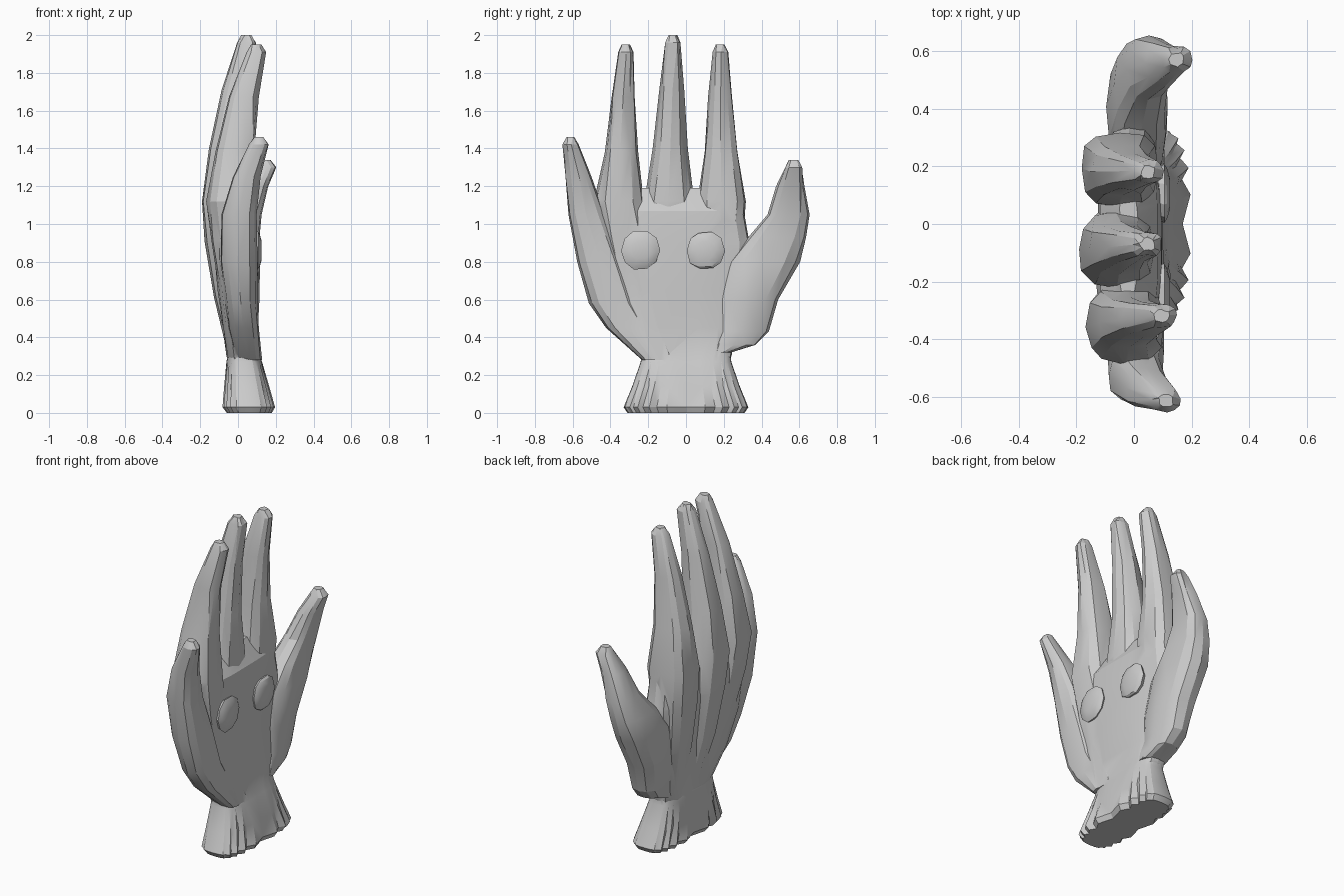
import bpy
import bmesh
import math
import random

random.seed(4)
if "Cube" in bpy.data.objects:
    bpy.data.objects.remove(bpy.data.objects["Cube"])

grey = bpy.data.materials.new("glove grey")
grey.use_nodes = True
grey.diffuse_color = (0.6, 0.6, 0.6, 1)
grey.node_tree.nodes["Principled BSDF"].inputs["Base Color"].default_value = grey.diffuse_color

WRIST = 0.28


def mix(start, end, amount):
    return start + (end - start) * amount


def power(value, exponent):
    return math.copysign(abs(value) ** exponent, value)


def loft(name, rings, sides=12, roundness=0.75, pleat=0.0, jitter=0.005):
    """Skin rounded rings, each given as height, centre y, half width, centre x, half depth."""
    bm = bmesh.new()
    loops = []
    for z, centre_y, width, centre_x, depth in rings:
        loop = []
        for i in range(sides):
            angle = math.tau * i / sides
            across = power(math.cos(angle), roundness)
            out = power(math.sin(angle), roundness)
            # Pleats sink every second column and fade out above the wrist
            fold = pleat * (i % 2) * abs(out) * max(0, WRIST - z)
            x = centre_x + depth * out * (1 - fold) + random.uniform(-jitter, jitter)
            y = centre_y + width * across + random.uniform(-jitter, jitter)
            loop.append(bm.verts.new((x, y, z)))
        loops.append(loop)
    for low, high in zip(loops, loops[1:]):
        for i in range(sides):
            j = (i + 1) % sides
            bm.faces.new((low[i], low[j], high[j], high[i]))
    bm.faces.new(loops[0])
    bm.faces.new(loops[-1])
    bmesh.ops.recalc_face_normals(bm, faces=bm.faces)
    bmesh.ops.triangulate(bm, faces=bm.faces)
    mesh = bpy.data.meshes.new(name)
    bm.to_mesh(mesh)
    bm.free()
    mesh.materials.append(grey)
    obj = bpy.data.objects.new(name, mesh)
    bpy.context.collection.objects.link(obj)
    return obj


def finger(name, outline, knuckle, knuckle_x, thickness, curl):
    """Bend an outline of (height, y, half width) forwards above and below its knuckle."""
    tip = outline[-1][0]
    rings = []
    for z, y, width in outline:
        above = z > knuckle
        bend = curl if above else 0.12
        x = knuckle_x + bend * (z - knuckle) ** 2
        end = tip if above else WRIST
        reach = (z - knuckle) / (end - knuckle)
        depth = mix(thickness, 0.05 if above else 0.07, reach)
        rings.append((z, y, width, x, depth))
    # Blunt the tip
    z, y, width, x, depth = rings[-1]
    rings.append((z + 0.04, y, width / 2, x, depth / 2))
    return loft(name, rings)


def long_finger(name, wrist_y, knuckle_y, tip_y, tip, forward, curl):
    """Run a tapering finger down the back of the hand to the wrist."""
    knuckle = 1.12
    outline = []
    for part, width in ((0, 0.08), (0.4, 0.11), (0.75, 0.125), (1, 0.13)):
        y = mix(wrist_y, knuckle_y, part ** 0.65)
        outline.append((mix(WRIST, knuckle, part), y, width))
    for part, width in ((0.33, 0.09), (0.7, 0.062), (1, 0.04)):
        outline.append((mix(knuckle, tip - 0.04, part), mix(knuckle_y, tip_y, part), width))
    return finger(name, outline, knuckle, forward - 0.06, 0.135, curl)


# Palm, narrowing to a web between the fingers
palm_outline = ((0.22, 0, 0.21, 0.07), (0.3, 0, 0.24, 0.085), (0.45, -0.04, 0.31, 0.09),
                (0.65, -0.06, 0.38, 0.1), (0.9, -0.07, 0.41, 0.11),
                (1.07, -0.06, 0.37, 0.1), (1.19, -0.075, 0.2, 0.03))
glove = loft("glove", [
    (z, y, width, 0.07 * (z - 1.1) ** 2 - 0.02, depth)
    for z, y, width, depth in palm_outline], 18, 0.6)

# Fingers and thumb
parts = [
    long_finger("ring_finger", -0.135, -0.355, -0.32, 1.95, 0.03, 0.2),
    long_finger("middle_finger", -0.015, -0.09, -0.07, 2, 0, 0.15),
    long_finger("index_finger", 0.12, 0.19, 0.18, 1.95, 0.01, 0.16),
    finger("little_finger", (
        (WRIST, -0.18, 0.05), (0.45, -0.3, 0.12), (0.58, -0.38, 0.13),
        (0.8, -0.45, 0.125), (1.05, -0.525, 0.095), (1.25, -0.57, 0.07),
        (1.42, -0.61, 0.04)), 0.95, 0, 0.105, 0.5),
    finger("thumb", (
        (0.32, 0.19, 0.05), (0.36, 0.25, 0.12), (0.43, 0.29, 0.15),
        (0.6, 0.32, 0.17), (0.8, 0.41, 0.19), (0.93, 0.485, 0.155),
        (1.05, 0.54, 0.11), (1.2, 0.555, 0.075), (1.3, 0.57, 0.045)),
        0.75, 0.01, 0.11, 0.46),
]

# Flared, pleated cuff
cuff_outline = ((0, 0.31, 0.12), (0.03, 0.33, 0.14), (0.14, 0.285, 0.12),
                (0.27, 0.24, 0.095), (0.36, 0.23, 0.07))
parts.append(loft("cuff", [
    (z, 0, width, 0.06 - z / 10, depth)
    for z, width, depth in cuff_outline], 44, 0.6, 0.8, 0))

# Weld every part into one skin
bpy.context.view_layer.objects.active = glove
for part in parts:
    weld = glove.modifiers.new("weld " + part.name, "BOOLEAN")
    weld.operation = "UNION"
    weld.solver = "EXACT"
    weld.object = part
    bpy.ops.object.modifier_apply(modifier=weld.name)
    bpy.data.objects.remove(part)


def button(name, y):
    """Make a round domed button lying against the palm."""
    profile = ((0, 0.09), (0.025, 0.102), (0.035, 0.085), (0.045, 0.05))
    obj = loft(name, [(z, 0, radius, 0, radius) for z, radius in profile], 10, 0.9)
    obj.rotation_euler.y = math.pi / 2
    obj.location = (0.08, y, 0.86)
    return obj


# Buttons
finished = [glove, button("left_button", 0.105), button("right_button", -0.24)]
for obj in finished:
    bpy.ops.object.select_all(action="DESELECT")
    obj.select_set(True)
    bpy.context.view_layer.objects.active = obj
    bpy.ops.object.shade_smooth_by_angle(angle=math.radians(22))
